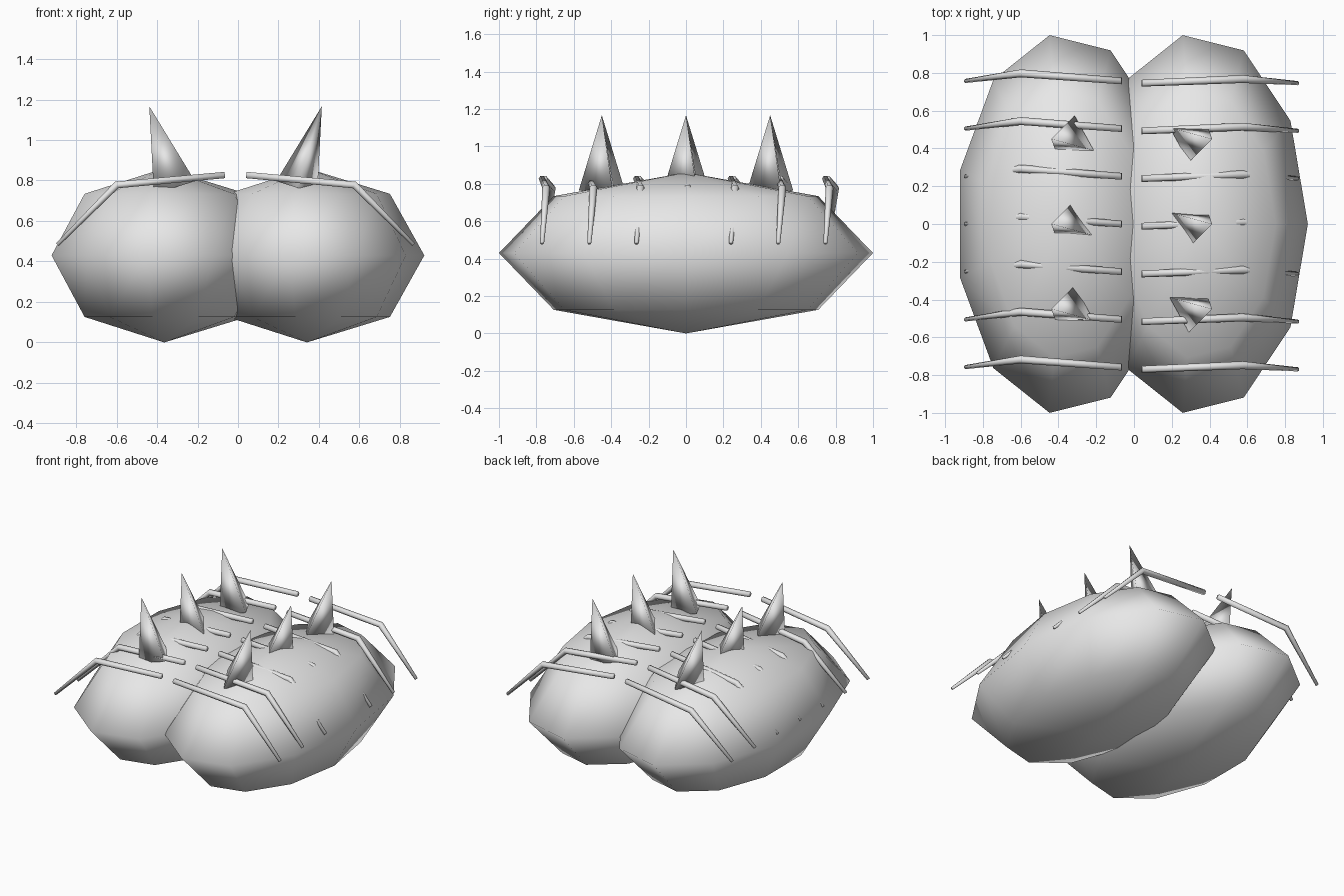
import bpy, bmesh
from math import sin, cos, pi, radians
from mathutils import Vector, Matrix

if "Cube" in bpy.data.objects:
    bpy.data.objects.remove(bpy.data.objects["Cube"])

grey = bpy.data.materials.new("shell grey")
grey.diffuse_color = (0.8, 0.8, 0.8, 1)
grey.use_nodes = True
grey.node_tree.nodes["Principled BSDF"].inputs["Base Color"].default_value = grey.diffuse_color
MID = -0.012  # x of the plane between the two halves


def loft(name, rings):
    """Skin equal-length rings of points, cap the ends, merge collapsed rings."""
    bm = bmesh.new()
    vs = [[bm.verts.new(p) for p in ring] for ring in rings]
    n = len(vs[0])
    for a, b in zip(vs, vs[1:]):
        for i in range(n):
            j = (i + 1) % n
            bm.faces.new((a[i], a[j], b[j], b[i]))
    bm.faces.new(vs[0][::-1])
    bm.faces.new(vs[-1])
    bmesh.ops.remove_doubles(bm, verts=bm.verts, dist=0.0005)
    bmesh.ops.dissolve_degenerate(bm, edges=bm.edges, dist=0.0005)
    bmesh.ops.recalc_face_normals(bm, faces=bm.faces)
    me = bpy.data.meshes.new(name)
    bm.to_mesh(me)
    bm.free()
    me.materials.append(grey)
    me.shade_smooth()
    ob = bpy.data.objects.new(name, me)
    bpy.context.collection.objects.link(ob)
    return ob


def body(name, cx):
    """Eleven-sided ellipsoid with four latitude bands."""
    rings = []
    for k in range(5):
        t = -pi / 2 + k * pi / 4
        rings.append([(cx + 0.58 * cos(t) * cos(2 * pi * i / 11),
                       1.01 * cos(t) * sin(2 * pi * i / 11),
                       0.43 + 0.43 * sin(t)) for i in range(11)])
    loft(name, rings)


def spike(name, side, y):
    """Three-sided cone leaning outward."""
    m = (Matrix.Translation((MID + side * 0.302, y, 0.765))
         @ Matrix.Rotation(side * 0.3, 4, 'Y'))
    start = -side * pi / 2
    rings = [[m @ Vector((r * cos(start + i * 2 * pi / 3),
                          r * sin(start + i * 2 * pi / 3), z))
              for i in range(3)] for r, z in ((0.123, 0), (0, 0.42))]
    loft(name, rings)


def leg(name, side, y):
    """Bent tapering rod: inner end, knee, tip."""
    lift = 0.04 if side < 0 else 0.022
    base = y if side < 0 else y - 0.012
    path = [(0.053, 0, 0.827, 0.018, 5), (0.587, lift, 0.778, 0.021, 28),
            (0.88, 0, 0.483, 0.011, 45)]
    rings = []
    for x, dy, z, r, tilt in path:
        c = Vector((MID + side * x, base + dy, z))
        up = Vector((side * sin(radians(tilt)), 0, cos(radians(tilt))))
        across = Vector((0, 1, 0))
        rings.append([c + r * (cos(i * pi / 3) * across + sin(i * pi / 3) * up)
                      for i in range(6)])
    loft(name, rings)


for side, label in ((-1, "left"), (1, "right")):
    body(label + "_body", MID + side * 0.3525)
    for i in range(3):
        spike(f"{label}_spike_{i + 1}", side, (i - 1) * 0.45)
    for i in range(7):
        leg(f"{label}_leg_{i + 1}", side, (i - 3) * 0.2525)
